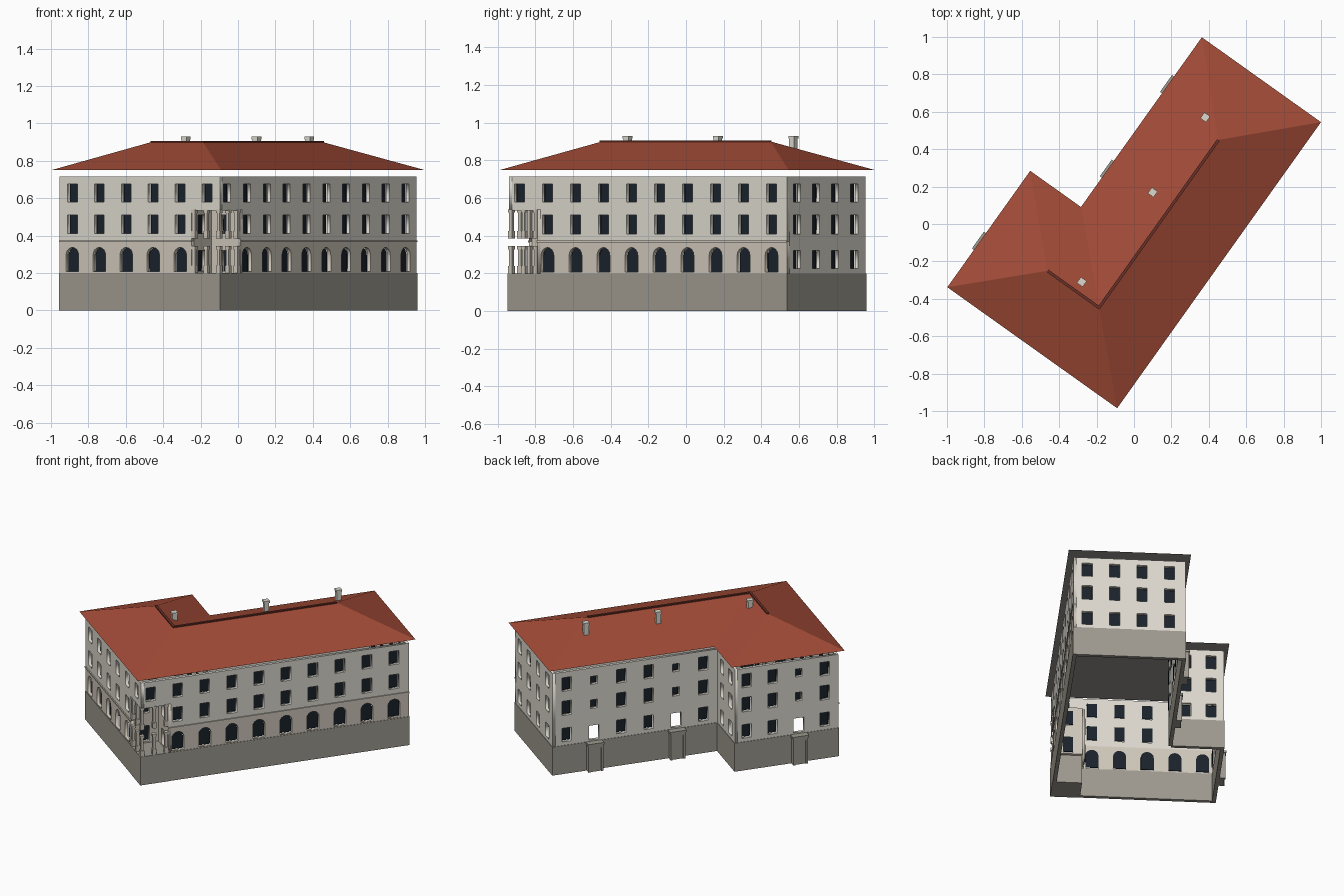
import bpy, bmesh, math
from mathutils import Matrix, Vector

if "Cube" in bpy.data.objects:
    bpy.data.objects.remove(bpy.data.objects["Cube"])

# Building frame: u runs along the long facade, v across it
A = math.atan2(1.53, 1.09)
SITE = Matrix.Translation((-0.09, -0.985, 0)) @ Matrix.Rotation(A, 4, 'Z')


def material(name, rgb):
    m = bpy.data.materials.new(name)
    m.diffuse_color = (*rgb, 1)
    m.use_nodes = True
    m.node_tree.nodes["Principled BSDF"].inputs["Base Color"].default_value = m.diffuse_color
    return m


PLASTER = material("plaster", (0.72, 0.69, 0.62))
STONE = material("ground_floor_stone", (0.62, 0.57, 0.49))
PLINTH = material("plinth_stone", (0.34, 0.32, 0.275))
TILE = material("roof_tile", (0.36, 0.07, 0.038))
RIDGE = material("ridge_tile", (0.14, 0.03, 0.02))
GLASS = material("dark_glass", (0.01, 0.016, 0.024))
SOFFIT = material("soffit", (0.3, 0.29, 0.27))


def add(name, mesh, mat, matrix):
    ob = bpy.data.objects.new(name, mesh)
    bpy.context.collection.objects.link(ob)
    mesh.materials.clear()
    mesh.materials.append(mat)
    ob.matrix_world = matrix
    return ob


def boxes(name, spans, mat, matrix=SITE):
    """One mesh of boxes given as (x0, x1, y0, y1, z0, z1)."""
    bm = bmesh.new()
    for x0, x1, y0, y1, z0, z1 in spans:
        m = Matrix.Translation(((x0 + x1) / 2, (y0 + y1) / 2, (z0 + z1) / 2)) \
            @ Matrix.Diagonal((x1 - x0, y1 - y0, z1 - z0, 1))
        bmesh.ops.create_cube(bm, size=1, matrix=m)
    me = bpy.data.meshes.new(name)
    bm.to_mesh(me)
    bm.free()
    return add(name, me, mat, matrix)


def rect(c, w, z0, z1):
    return [(c - w / 2, z0), (c + w / 2, z0), (c + w / 2, z1), (c - w / 2, z1)]


def arch(c, w, z0, z1):
    r, n = w / 2, 8
    top = [(c + r * math.cos(math.pi * i / n), z1 - r + r * math.sin(math.pi * i / n))
           for i in range(n + 1)]
    return [(c - r, z0), (c + r, z0)] + top


def sheet(name, loops, depth, back, mat, matrix):
    """Filled outline with holes, extruded; its outer side lies at -back."""
    cu = bpy.data.curves.new(name, 'CURVE')
    cu.dimensions, cu.fill_mode, cu.extrude = '2D', 'BOTH', depth / 2
    for pts in loops:
        sp = cu.splines.new('POLY')
        sp.points.add(len(pts) - 1)
        sp.use_cyclic_u = True
        for p, q in zip(sp.points, pts):
            p.co = (*q, 0, 1)
    tmp = bpy.data.objects.new(name + "_tmp", cu)
    bpy.context.collection.objects.link(tmp)
    dg = bpy.context.evaluated_depsgraph_get()
    me = bpy.data.meshes.new_from_object(tmp.evaluated_get(dg))
    bpy.data.objects.remove(tmp)
    return add(name, me, mat, matrix @ Matrix.Translation((0, 0, -back - depth / 2)))


def frame(p, q):
    """Facade frame: x along the wall, y up, z outward."""
    d = (Vector(q) - Vector(p)).normalized()
    m = Matrix(((d.x, 0, d.y, p[0]), (d.y, 0, -d.x, p[1]), (0, 1, 0, 0), (0, 0, 0, 1)))
    return SITE @ m


def wall(name, m, outline, holes, mat, glazed=True):
    sheet(name, [outline] + holes, 0.02, 0, mat, m)
    if holes and glazed:
        sheet(name + "_panes", holes, 0.004, 0.024, GLASS, m)


ROWS = [(0.225, 0.32), (0.41, 0.51), (0.58, 0.675)]
W, TOP, LOG, LZ, STR = 0.065, 0.715, 0.185, 0.54, 0.37
U0, U1, UA, V0, V1, VA = 0.032, 1.846, 0.732, 0.032, 0.75, 1.083
C = [(U0, V0), (U1, V0), (U1, V1), (UA, V1), (UA, VA), (U0, VA)]

# Front facades: arched ground floor, string course, corner cut out for loggia
fronts = [("long_facade", C[0], C[1], [0.068 + 0.1827 * i for i in range(10)], True),
          ("short_facade", C[5], C[0], [0.083 + 0.177 * i for i in range(6)], False)]
for name, p, q, cols, at_start in fronts:
    m = frame(p, q)
    L = (Vector(q) - Vector(p)).length
    a, b = (LOG, L) if at_start else (0, L - LOG)
    inner = [c for c in cols if a < c < b]
    wall(name + "_ground", m, rect((a + b) / 2, b - a, 0.2, STR),
         [arch(c, 0.083, 0.207, 0.337) for c in inner], STONE)
    if at_start:
        out = [(a, STR), (L, STR), (L, TOP), (0, TOP), (0, LZ), (a, LZ)]
    else:
        out = [(0, STR), (b, STR), (b, LZ), (L, LZ), (L, TOP), (0, TOP)]
    wall(name + "_upper", m, out, [rect(c, W, *ROWS[1]) for c in inner]
         + [rect(c, W, *ROWS[2]) for c in cols], PLASTER)
    boxes(name + "_string_course", [(a, b, STR - 0.005, STR + 0.005, -0.003, 0.007)], STONE, m)

# Rear and side facades: plain windows; stair bays have small windows and a door
rears = [("end_wall", C[1], C[2], [0.089 + 0.1753 * i for i in range(4)], []),
         ("rear_wall", C[2], C[3], [0.095 + 0.185 * i for i in range(6)], [1, 4]),
         ("wing_side", C[3], C[4], [0.09, 0.25], []),
         ("wing_end", C[4], C[5], [0.08 + 0.176 * i for i in range(4)], [2])]
for name, p, q, cols, stairs in rears:
    m = frame(p, q)
    L = (Vector(q) - Vector(p)).length
    holes, doors = [], []
    for i, c in enumerate(cols):
        if i in stairs:
            holes += [rect(c, 0.045, z0 + 0.02, z1 - 0.02) for z0, z1 in ROWS[1:]]
            doors.append(rect(c, 0.07, 0.21, 0.31))
            # Door surround standing against the plinth, with a recessed leaf
            boxes(name + "_door_surround", [
                (c - 0.05, c - 0.035, 0, 0.185, -0.01, 0.04),
                (c + 0.035, c + 0.05, 0, 0.185, -0.01, 0.04),
                (c - 0.035, c + 0.035, 0.165, 0.185, -0.01, 0.04),
                (c - 0.035, c + 0.035, 0, 0.165, -0.01, 0.034),
                (c - 0.055, c + 0.055, 0.185, 0.2, -0.01, 0.045)], PLINTH, m)
        else:
            holes += [rect(c, W, *r) for r in ROWS]
    sheet(name, [rect(L / 2, L, 0.2, TOP)] + holes + doors, 0.02, 0, PLASTER, m)
    sheet(name + "_panes", holes, 0.004, 0.024, GLASS, m)

# Plinth ring and the solid loggia base
for i, p in enumerate(C):
    q = C[(i + 1) % 6]
    L = (Vector(q) - Vector(p)).length
    boxes("plinth", [(-0.003, L + 0.003, 0, 0.2, -0.022, 0.003)], PLINTH, frame(p, q))
boxes("loggia_base", [(U0 - 0.005, U0 + LOG, V0 - 0.005, V0 + LOG, 0, 0.2)], PLINTH)

# Loggia: recessed walls, ceiling and two tiers of columns
E, F = U0 + LOG, V0 + LOG
for name, p, q in (("loggia_side", (U0, F), (E, F)), ("loggia_back", (E, F), (E, V0))):
    wall(name, frame(p, q), rect(LOG / 2, LOG, 0.2, LZ),
         [rect(LOG / 2, W, 0.21, 0.32), rect(LOG / 2, W, *ROWS[1])], STONE)
boxes("loggia_ceiling", [(U0, E, V0, F, LZ - 0.005, LZ + 0.003)], PLASTER)
lo, mid, hi = 0.01, LOG / 2, LOG - 0.012
for s, t in ((lo, lo), (mid, lo), (hi, lo), (lo, mid), (lo, hi)):
    x, y = U0 + s, V0 + t
    parts = []
    for z0, z1 in ((0.2, 0.345), (0.385, LZ)):
        for w, a, b in ((0.013, z0, z0 + 0.04), (0.009, z0 + 0.04, z1 - 0.018),
                        (0.013, z1 - 0.018, z1)):
            parts.append((x - w, x + w, y - w, y + w, a, b))
    boxes("loggia_column", parts, STONE)

# Hipped L-shaped roof with a flat soffit
RU, RV, RA, RB, RW = 1.878, 1.115, 0.764, 0.782, 0.75
eave = [(0, 0), (RU, 0), (RU, RB), (RA, RB), (RA, RV), (0, RV)]
ridge = [(RU - 0.395, RB / 2), (RA / 2, RB / 2), (RA / 2, RV - 0.385)]
verts = [(*p, RW) for p in eave] + [(*p, 0.9) for p in ridge]
me = bpy.data.meshes.new("roof")
me.from_pydata(verts, [], [(0, 1, 6, 7), (1, 2, 6), (2, 3, 7, 6), (3, 4, 8, 7),
                           (4, 5, 8), (5, 0, 7, 8)])
add("roof", me, TILE, SITE)
me = bpy.data.meshes.new("soffit")
me.from_pydata(verts[:6], [], [(5, 4, 3, 2, 1, 0)])
add("soffit", me, SOFFIT, SITE)
boxes("ridge_cap", [(RA / 2 - 0.008, RU - 0.395, RB / 2 - 0.008, RB / 2 + 0.008, 0.893, 0.905),
                    (RA / 2 - 0.008, RA / 2 + 0.008, RB / 2, RV - 0.385, 0.893, 0.905)], RIDGE)

# Chimneys
for u, v in ((1.54, 0.519), (1.05, 0.515), (0.44, 0.546)):
    boxes("chimney", [(u - 0.016, u + 0.016, v - 0.016, v + 0.016, 0.83, 0.915),
                      (u - 0.019, u + 0.019, v - 0.019, v + 0.019, 0.915, 0.93)], PLASTER)
